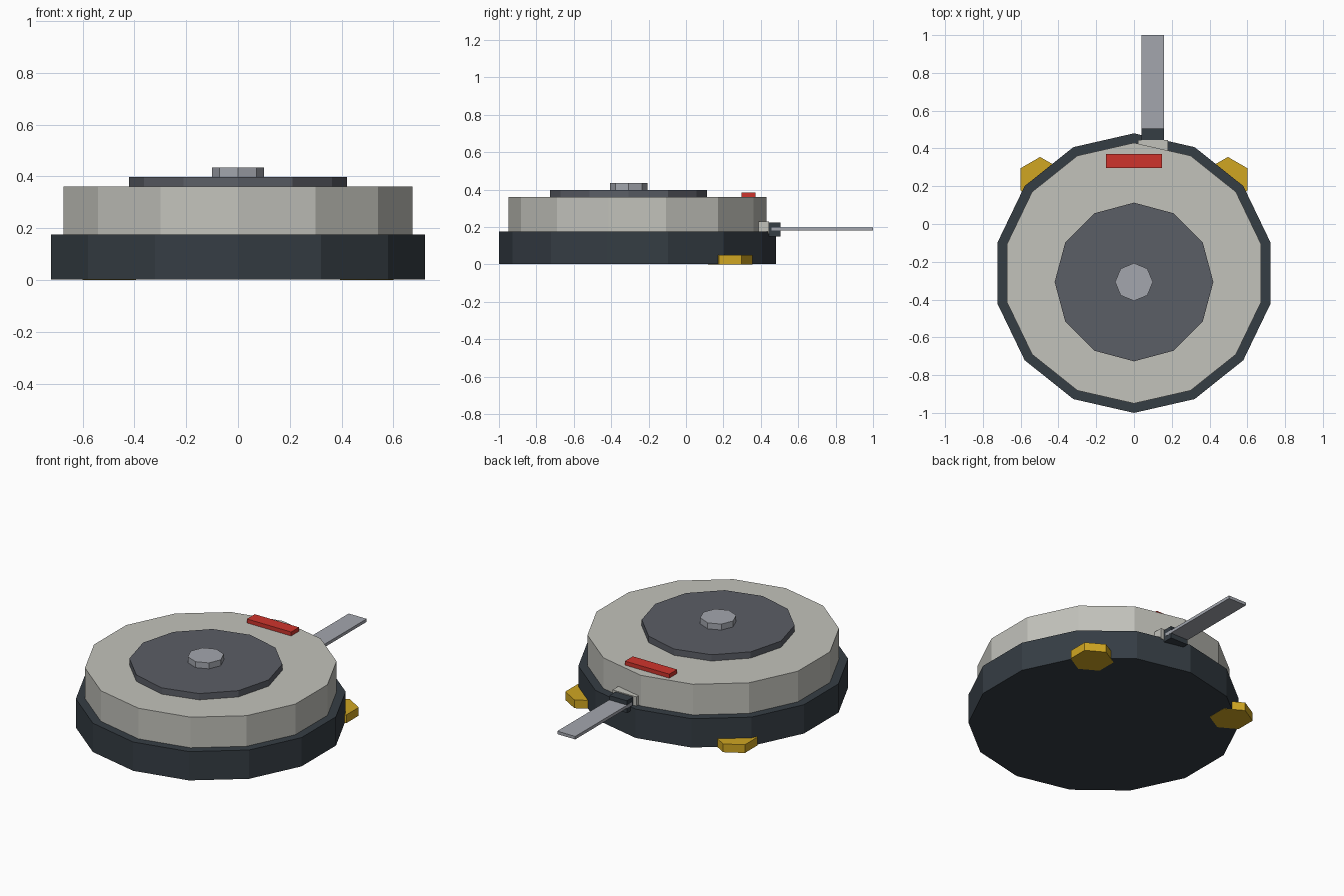
import bpy, bmesh, math
from mathutils import Matrix

if "Cube" in bpy.data.objects:
    bpy.data.objects.remove(bpy.data.objects["Cube"])


def srgb(r, g, b):
    def lin(c):
        c /= 255
        return c / 12.92 if c <= 0.04045 else ((c + 0.055) / 1.055) ** 2.4
    return (lin(r), lin(g), lin(b), 1)


def material(name, rgb):
    m = bpy.data.materials.new(name)
    m.diffuse_color = srgb(*rgb)
    m.use_nodes = True
    m.node_tree.nodes["Principled BSDF"].inputs["Base Color"].default_value = m.diffuse_color
    return m


charcoal = material("charcoal", (53, 61, 68))
light_grey = material("light grey", (194, 194, 187))
slate = material("slate", (91, 94, 102))
steel = material("steel", (163, 166, 174))
red = material("red", (207, 52, 44))
yellow = material("yellow", (208, 166, 34))


def finish(name, bm, mat):
    me = bpy.data.meshes.new(name)
    bm.to_mesh(me)
    bm.free()
    me.materials.append(mat)
    ob = bpy.data.objects.new(name, me)
    bpy.context.collection.objects.link(ob)


def disc(name, sides, radius, x, y, z0, z1, mat):
    """Flat-sided prism with one corner pointing along +y."""
    bm = bmesh.new()
    ring = [bm.verts.new((x + radius * math.sin(2 * math.pi * i / sides),
                          y + radius * math.cos(2 * math.pi * i / sides), z0))
            for i in range(sides)]
    base = bm.faces.new(ring)
    out = bmesh.ops.extrude_face_region(bm, geom=[base], use_keep_orig=True)
    for v in out["geom"]:
        if isinstance(v, bmesh.types.BMVert):
            v.co.z = z1
    bmesh.ops.recalc_face_normals(bm, faces=bm.faces)
    finish(name, bm, mat)


def box(name, x, y, z, mat):
    bm = bmesh.new()
    spans = (x, y, z)
    mid = [(a + b) / 2 for a, b in spans]
    size = [b - a for a, b in spans]
    bmesh.ops.create_cube(bm, size=1, matrix=Matrix.Translation(mid) @ Matrix.Diagonal((*size, 1)))
    finish(name, bm, mat)


# Stacked round body
disc("lower_body", 14, 0.74, 0, -0.26, 0.001, 0.175, charcoal)
disc("upper_body", 14, 0.69, 0, -0.26, 0.17, 0.36, light_grey)
disc("top_plate", 12, 0.42, 0, -0.307, 0.355, 0.398, slate)
disc("centre_knob", 8, 0.10, 0, -0.307, 0.39, 0.434, steel)

# Red indicator on the top
box("red_indicator", (-0.148, 0.148), (0.296, 0.371), (0.355, 0.384), red)

# Rear feet
for side, x in (("left", -0.497), ("right", 0.497)):
    disc(side + "_foot", 6, 0.119, x, 0.236, 0, 0.05, yellow)

# Rear connector with its flat strip
box("socket", (0.02, 0.18), (0.33, 0.445), (0.165, 0.23), light_grey)
box("clamp", (0.041, 0.159), (0.435, 0.505), (0.15, 0.224), charcoal)
box("flat_strip", (0.04, 0.16), (0.457, 1.0), (0.18, 0.198), steel)
